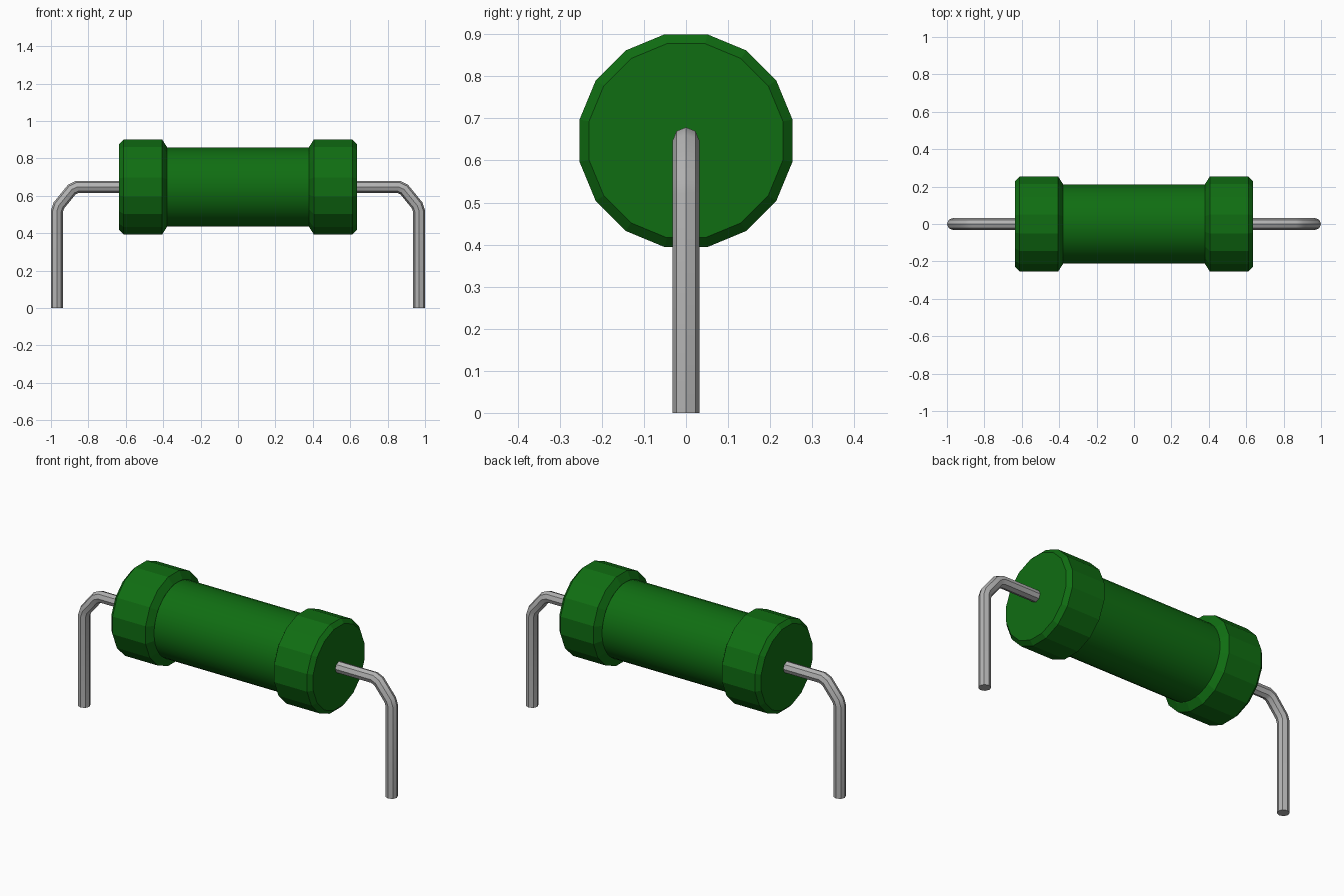
import bpy
import bmesh
import math
from mathutils import Vector

AXIS_Z = 0.647

cube = bpy.data.objects.get("Cube")
if cube:
    bpy.data.objects.remove(cube, do_unlink=True)


def material(name, color, metallic=0.0):
    mat = bpy.data.materials.new(name)
    mat.use_nodes = True
    mat.diffuse_color = color
    bsdf = mat.node_tree.nodes["Principled BSDF"]
    bsdf.inputs["Base Color"].default_value = color
    return mat


green = material("green coating", (0.005, 0.155, 0.006, 1))
steel = material("grey wire", (0.45, 0.45, 0.45, 1))


def loft(name, rings, mat, smooth_angle=None):
    """Skin a list of point rings and close both ends."""
    bm = bmesh.new()
    loops = [[bm.verts.new(p) for p in ring] for ring in rings]
    n = len(loops[0])
    for a, b in zip(loops, loops[1:]):
        for i in range(n):
            j = (i + 1) % n
            bm.faces.new((a[i], a[j], b[j], b[i]))
    bm.faces.new(loops[0])
    bm.faces.new(loops[-1])
    bmesh.ops.recalc_face_normals(bm, faces=bm.faces)
    mesh = bpy.data.meshes.new(name)
    bm.to_mesh(mesh)
    bm.free()
    mesh.materials.append(mat)
    obj = bpy.data.objects.new(name, mesh)
    bpy.context.collection.objects.link(obj)
    if smooth_angle:
        bpy.ops.object.select_all(action="DESELECT")
        obj.select_set(True)
        bpy.context.view_layer.objects.active = obj
        bpy.ops.object.shade_smooth_by_angle(angle=math.radians(smooth_angle))
    return obj


def turned(name, profile, sides, mat, smooth_angle=None):
    """Turn (x, radius) pairs about the long axis, with a flat side on top."""
    angles = [2 * math.pi * (i + 0.5) / sides for i in range(sides)]
    rings = [[(x, r * math.cos(a), AXIS_Z + r * math.sin(a)) for a in angles]
             for x, r in profile]
    return loft(name, rings, mat, smooth_angle)


def wire(name, path, radius, sides, mat):
    """Sweep a round section along a path in the xz plane."""
    pts = [Vector((x, 0, z)) for x, z in path]
    side = Vector((0, 1, 0))
    rings = []
    for i, p in enumerate(pts):
        into = (p - pts[max(i - 1, 0)]).normalized()
        out = (pts[min(i + 1, len(pts) - 1)] - p).normalized()
        tangent = (into + out).normalized()
        normal = side.cross(tangent)
        # widen the section at a mitre so the wire keeps its thickness
        mitre = 1 / max(tangent.dot(into), tangent.dot(out))
        rings.append([p + radius * (side * math.cos(a) + normal * math.sin(a) * mitre)
                      for a in (2 * math.pi * k / sides for k in range(sides))])
    return loft(name, rings, mat, 40)


# Central barrel
turned("barrel", [(-0.42, 0.212), (0.42, 0.212)], 32, green, 30)

# End caps and bent leads, mirrored left and right
cap_profile = [(0.38, 0.218), (0.405, 0.258), (0.612, 0.258), (0.635, 0.235)]
lead_path = [(0.6, AXIS_Z), (0.86, AXIS_Z), (0.888, 0.634),
             (0.958, 0.548), (0.968, 0.518), (0.968, 0)]
for label, s in (("left", 1), ("right", -1)):
    turned(label + "_cap", [(s * x, r) for x, r in cap_profile], 16, green)
    wire(label + "_lead", [(s * x, z) for x, z in lead_path], 0.032, 8, steel)
